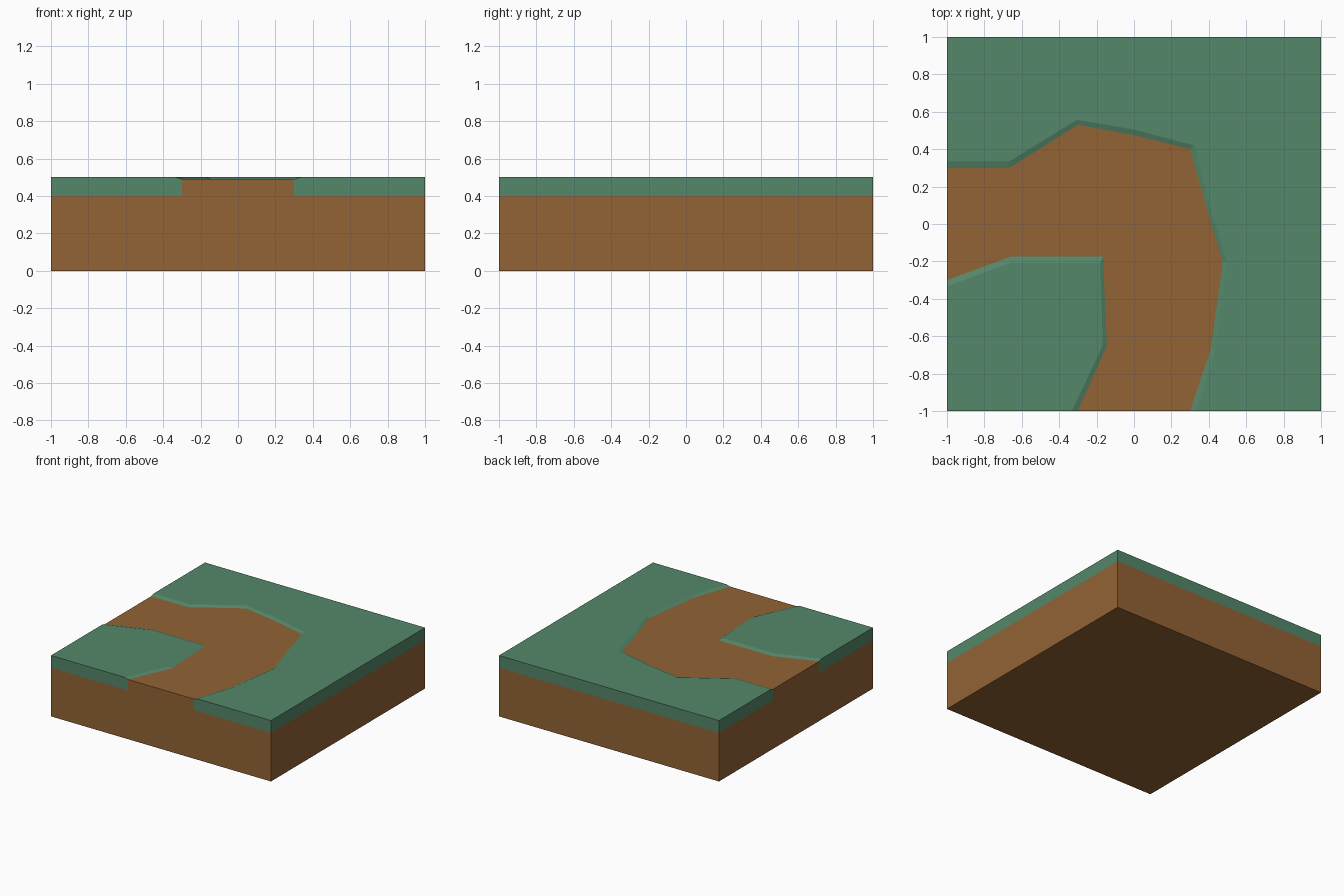
import bpy, bmesh

if "Cube" in bpy.data.objects:
    bpy.data.objects.remove(bpy.data.objects["Cube"])

BASE, PATH, TOP = 0.40, 0.49, 0.50   # dirt block top, path level, grass level


def material(name, rgb):
    m = bpy.data.materials.new(name)
    m.diffuse_color = (*rgb, 1)
    m.use_nodes = True
    m.node_tree.nodes["Principled BSDF"].inputs["Base Color"].default_value = m.diffuse_color
    return m


DIRT = material("dirt", (0.290, 0.125, 0.036))
GRASS = material("grass", (0.089, 0.245, 0.144))


def build(name, faces, mat):
    """Make a flat-shaded object from a list of polygons."""
    bm = bmesh.new()
    for f in faces:
        bm.faces.new([bm.verts.new(p) for p in f])
    bmesh.ops.remove_doubles(bm, verts=bm.verts, dist=1e-5)
    me = bpy.data.meshes.new(name)
    bm.to_mesh(me)
    bm.free()
    me.materials.append(mat)
    ob = bpy.data.objects.new(name, me)
    bpy.context.collection.objects.link(ob)


def at(p, z):
    return (p[0], p[1], z)


def grass(name, low, high, corners):
    """Grass plateau: top, sloped bank down to the path, and outer skirt."""
    faces = [[at(p, TOP) for p in high + corners]]
    for i in range(len(low) - 1):
        faces.append([at(low[i], PATH), at(low[i + 1], PATH),
                      at(high[i + 1], TOP), at(high[i], TOP)])
    a, b = corners[0], corners[-1]
    faces.append([at(low[-1], BASE), at(a, BASE), at(a, TOP),
                  at(high[-1], TOP), at(low[-1], PATH)])
    for p, q in zip(corners, corners[1:]):
        faces.append([at(p, BASE), at(q, BASE), at(q, TOP), at(p, TOP)])
    faces.append([at(b, BASE), at(low[0], BASE), at(low[0], PATH),
                  at(high[0], TOP), at(b, TOP)])
    build(name, faces, GRASS)


# Path banks: bottom edge and top edge of each slope
outer_low = [(-1, .30), (-.665, .30), (-.30, .53), (0, .475), (.30, .40),
             (.41, .01), (.475, -.20), (.41, -.67), (.30, -1)]
outer_high = [(-1, .333), (-.67, .333), (-.305, .557), (0, .505), (.322, .42),
              (.43, .01), (.495, -.20), (.437, -.67), (.333, -1)]
inner_low = [(-.30, -1), (-.145, -.65), (-.165, -.175), (-.66, -.175), (-1, -.30)]
inner_high = [(-.333, -1), (-.167, -.65), (-.18, -.208), (-.66, -.208), (-1, -.333)]

grass("outer_grass", outer_low, outer_high, [(1, -1), (1, 1), (-1, 1)])
grass("inner_grass", inner_low, inner_high, [(-1, -1)])

# Sunken dirt path with its two exposed ends
path = [[at(p, PATH) for p in (outer_low + inner_low)[::-1]]]
for p, q in ((inner_low[0], outer_low[-1]), (outer_low[0], inner_low[-1])):
    path.append([at(p, BASE), at(q, BASE), at(q, PATH), at(p, PATH)])
build("dirt_path", path, DIRT)

# Dirt block: bottom and four sides
c = [(-1, -1), (1, -1), (1, 1), (-1, 1)]
block = [[at(p, 0) for p in c[::-1]]]
for p, q in zip(c, c[1:] + c[:1]):
    block.append([at(p, 0), at(q, 0), at(q, BASE), at(p, BASE)])
build("dirt_block", block, DIRT)
